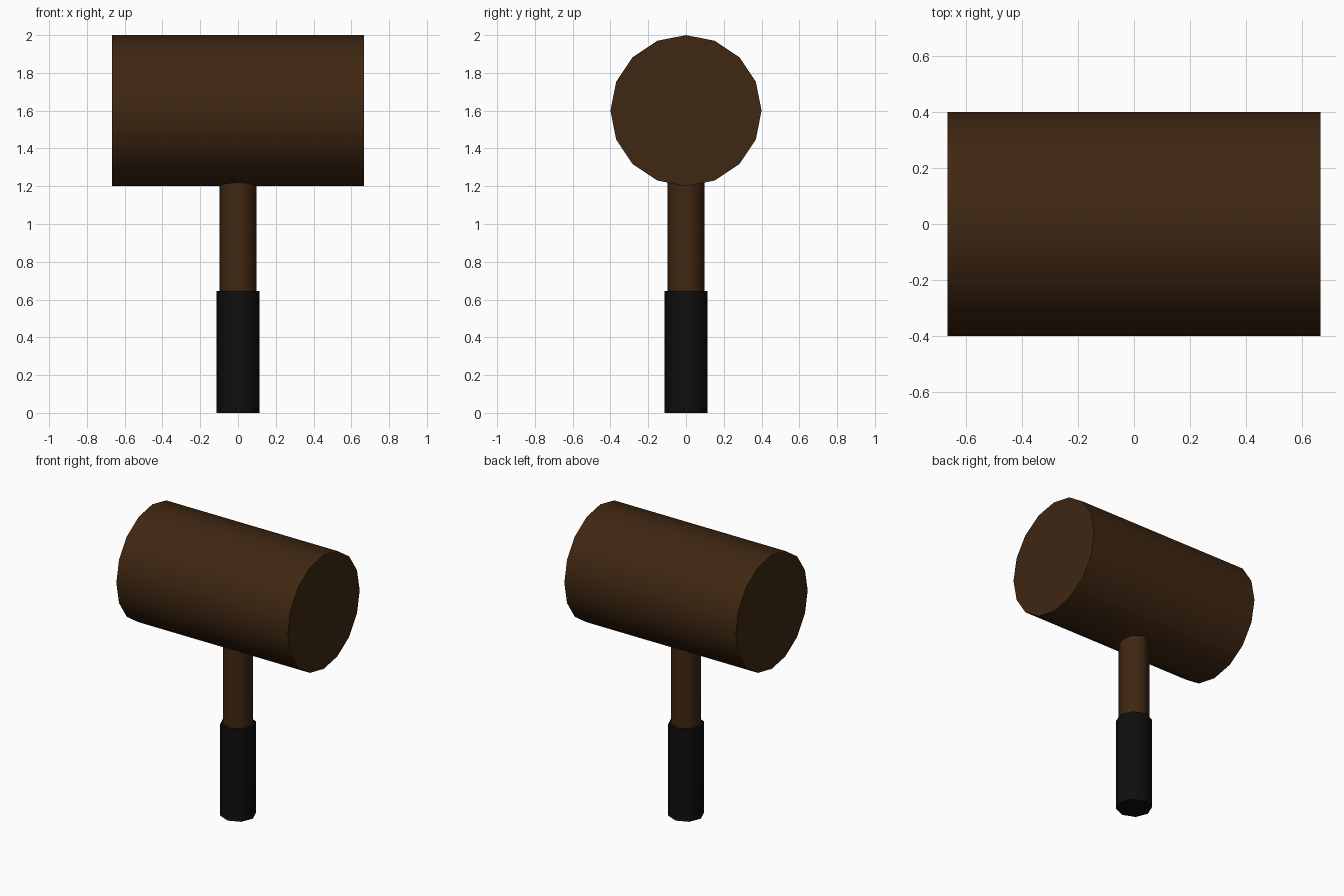
import bpy
from math import radians

if "Cube" in bpy.data.objects:
    bpy.data.objects.remove(bpy.data.objects["Cube"])


def material(name, colour):
    mat = bpy.data.materials.new(name)
    mat.diffuse_color = (*colour, 1.0)
    mat.use_nodes = True
    mat.node_tree.nodes["Principled BSDF"].inputs["Base Color"].default_value = mat.diffuse_color
    return mat


def cylinder(name, sides, radius, length, centre_z, mat, tilt=0.0):
    bpy.ops.mesh.primitive_cylinder_add(
        vertices=sides, radius=radius, depth=length,
        location=(0, 0, centre_z), rotation=(0, radians(tilt), 0))
    obj = bpy.context.object
    obj.name = name
    obj.data.materials.append(mat)
    # Round the sides but keep the end rims sharp
    bpy.ops.object.shade_smooth_by_angle(angle=radians(60))
    return obj


wood = material("dark_wood", (0.05, 0.02, 0.006))
rubber = material("black_rubber", (0.0045, 0.0045, 0.0045))

# Mallet head, lying along x
cylinder("head", 16, 0.40, 1.332, 1.60, wood, tilt=90)

# Wooden shaft, running from inside the grip up into the head
shaft_bottom, shaft_top = 0.6, 1.3
cylinder("shaft", 8, 0.098, shaft_top - shaft_bottom,
         (shaft_bottom + shaft_top) / 2, wood)

# Thicker grip at the bottom
grip_height = 0.645
cylinder("grip", 8, 0.115, grip_height, grip_height / 2, rubber)
